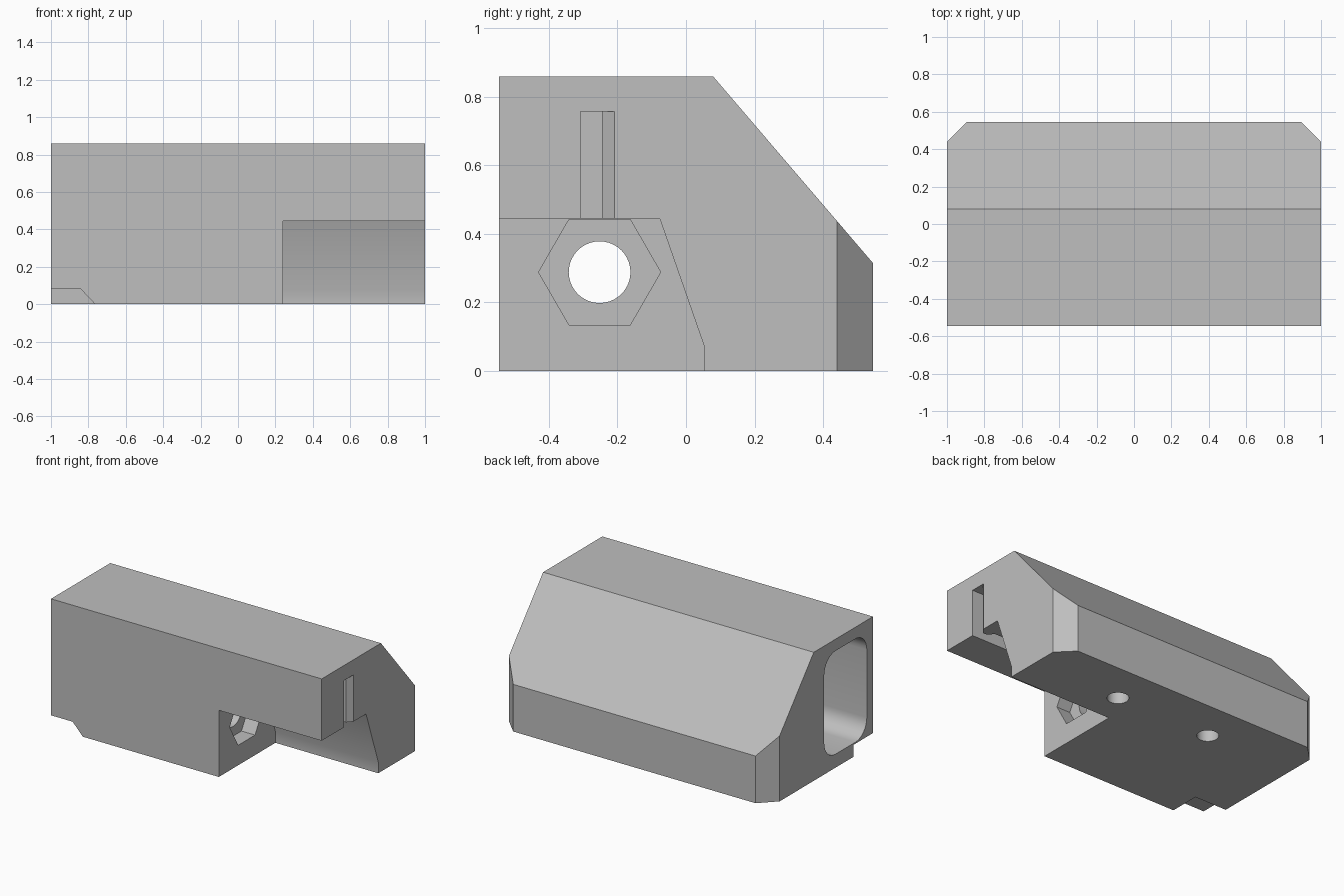
import bpy, bmesh
from math import cos, sin, pi, radians

start_cube = bpy.data.objects.get("Cube")
if start_cube:
    bpy.data.objects.remove(start_cube)

grey = bpy.data.materials.new("plain_grey")
grey.use_nodes = True
colour = (0.52, 0.52, 0.52, 1)
grey.diffuse_color = colour
grey.node_tree.nodes["Principled BSDF"].inputs["Base Color"].default_value = colour


def prism(name, profile, axis, low, high):
    """Extrude a 2D profile along an axis; profile is yz, xz or xy."""
    place = {"x": lambda p, t: (t, p[0], p[1]),
             "y": lambda p, t: (p[0], t, p[1]),
             "z": lambda p, t: (p[0], p[1], t)}[axis]
    bm = bmesh.new()
    ends = [[bm.verts.new(place(p, t)) for p in profile] for t in (low, high)]
    count = len(profile)
    for ring in ends:
        bm.faces.new(ring)
    for i in range(count):
        j = (i + 1) % count
        bm.faces.new((ends[0][i], ends[0][j], ends[1][j], ends[1][i]))
    bmesh.ops.recalc_face_normals(bm, faces=bm.faces)
    mesh = bpy.data.meshes.new(name)
    bm.to_mesh(mesh)
    bm.free()
    obj = bpy.data.objects.new(name, mesh)
    bpy.context.collection.objects.link(obj)
    mesh.materials.append(grey)
    return obj


def circle(cx, cy, radius, sides):
    return [(cx + radius * cos(2 * pi * i / sides),
             cy + radius * sin(2 * pi * i / sides)) for i in range(sides)]


def rounded_rect(x0, x1, y0, y1, r, steps=8):
    centres = [(x1 - r, y1 - r), (x0 + r, y1 - r), (x0 + r, y0 + r), (x1 - r, y0 + r)]
    return [(cx + r * cos(pi / 2 * (q + i / steps)), cy + r * sin(pi / 2 * (q + i / steps)))
            for q, (cx, cy) in enumerate(centres) for i in range(steps + 1)]


def cut(target, cutter):
    mod = target.modifiers.new(cutter.name, "BOOLEAN")
    mod.operation = "DIFFERENCE"
    mod.solver = "EXACT"
    mod.object = cutter
    bpy.context.view_layer.objects.active = target
    bpy.ops.object.modifier_apply(modifier=mod.name)
    bpy.data.objects.remove(cutter)


# Main housing with sloped back
body = prism("housing", [(-.545, 0), (.545, 0), (.545, .315), (.08, .858), (-.545, .858)],
             "x", -1, 1)

# Chamfered back corners
for s in (-1, 1):
    cut(body, prism("corner_cutter", [(s * .845, .595), (s * 1.1, .595), (s * 1.1, .34)],
                    "z", -.1, 1))

# Open recess at the front of the left end
cut(body, prism("recess_cutter", [(-.7, -.1), (.052, -.1), (.052, .075), (-.077, .445), (-.7, .445)],
                "x", .24, 1.1))

# Entry slot with a retaining tooth, above the recess
cut(body, prism("slot_cutter", [(1.1, -.308), (1.1, -.208), (1, -.208), (.97, -.245),
                                (.94, -.245), (.91, -.208), (.6, -.208), (.6, -.308)],
                "z", .4, .757))

# Deep rounded pocket in the right end
cut(body, prism("pocket_cutter", rounded_rect(-.48, -.03, .09, .78, .12), "x", -1.1, -.1))

# Hexagonal nut seat and the bore into the pocket
cut(body, prism("hex_cutter", circle(-.252, .288, .178, 6), "x", .14, .4))
cut(body, prism("bore_cutter", circle(-.252, .288, .09, 40), "x", -.2, .3))

# Bevelled notch under the front right corner
cut(body, prism("notch_cutter", [(-1.1, -.1), (-.67, -.1), (-.84, .08), (-1.1, .08)],
                "y", -.7, -.34))

# Mounting holes in the underside
for s in (-1, 1):
    cut(body, prism("mount_cutter", circle(s * .35, .268, .066, 32), "z", -.1, .4))

# Smooth shading on round walls, sharp edges elsewhere
bpy.ops.object.select_all(action="DESELECT")
body.select_set(True)
bpy.context.view_layer.objects.active = body
bpy.ops.object.shade_smooth_by_angle(angle=radians(30))
